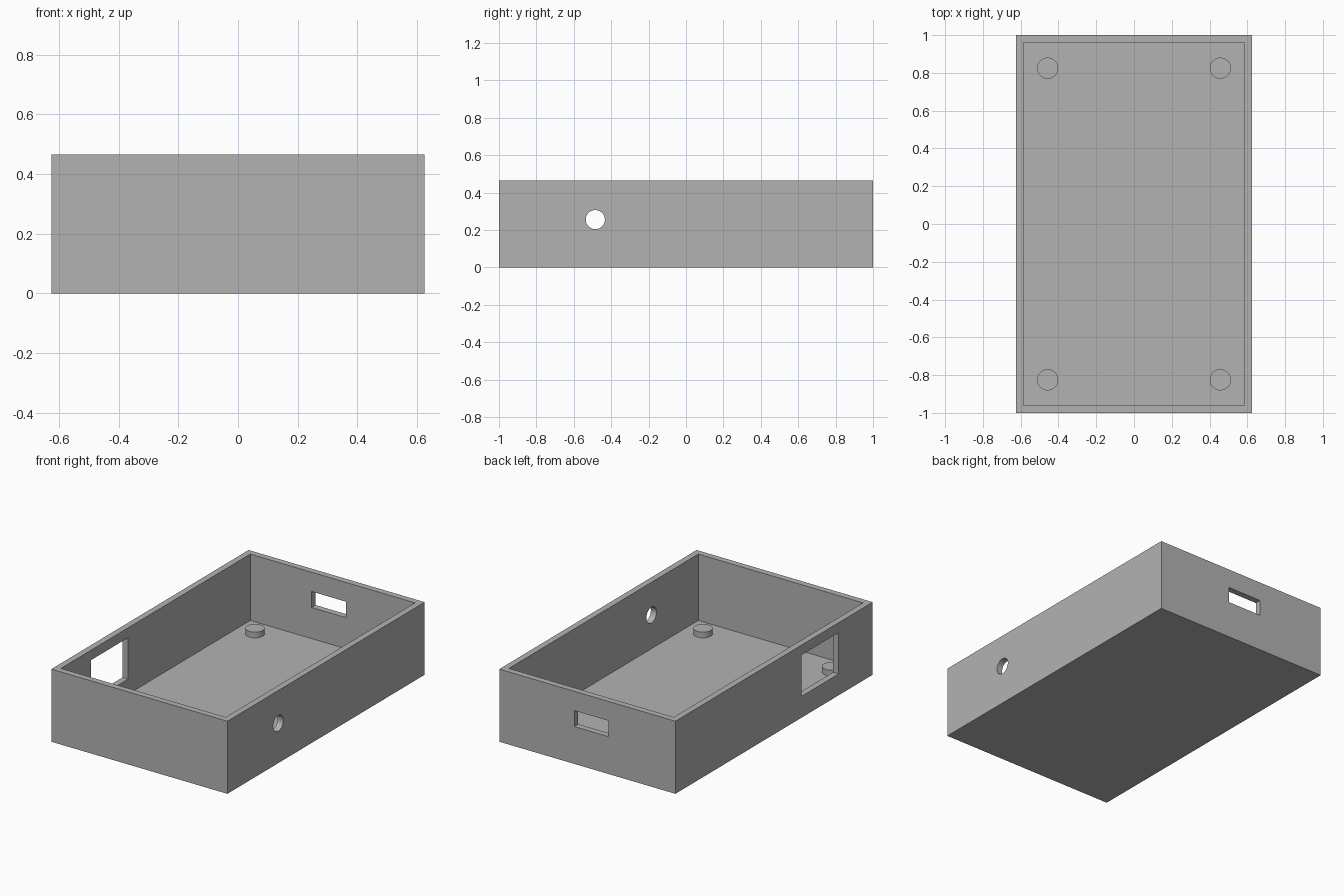
import bpy
import math

if "Cube" in bpy.data.objects:
    bpy.data.objects.remove(bpy.data.objects["Cube"], do_unlink=True)

HALF_X, HALF_Y, HEIGHT = 0.625, 1.0, 0.466
WALL = 0.04

grey = bpy.data.materials.new("plain grey")
grey.use_nodes = True
COLOR = (0.45, 0.45, 0.45, 1)
grey.diffuse_color = COLOR
grey.node_tree.nodes["Principled BSDF"].inputs["Base Color"].default_value = COLOR


def block(name, low, high):
    """Box spanning two opposite corners."""
    bpy.ops.mesh.primitive_cube_add(size=1, location=[(a + b) / 2 for a, b in zip(low, high)])
    obj = bpy.context.object
    obj.name = name
    obj.scale = [b - a for a, b in zip(low, high)]
    bpy.ops.object.transform_apply(location=True, rotation=True, scale=True)
    return obj


def cylinder(name, radius, depth, location, rotation=(0, 0, 0)):
    bpy.ops.mesh.primitive_cylinder_add(vertices=48, radius=radius, depth=depth,
                                        location=location, rotation=rotation)
    obj = bpy.context.object
    obj.name = name
    return obj


def cut(target, cutter):
    """Subtract the cutter from the target and discard it."""
    mod = target.modifiers.new("cut", "BOOLEAN")
    mod.operation, mod.solver, mod.object = "DIFFERENCE", "EXACT", cutter
    bpy.context.view_layer.objects.active = target
    bpy.ops.object.modifier_apply(modifier=mod.name)
    bpy.data.objects.remove(cutter, do_unlink=True)


def finish(obj):
    obj.data.materials.clear()
    obj.data.materials.append(grey)
    bpy.ops.object.select_all(action="DESELECT")
    obj.select_set(True)
    bpy.context.view_layer.objects.active = obj
    bpy.ops.object.shade_smooth_by_angle(angle=math.radians(30))


# Open tray: outer block minus its cavity
case = block("case", (-HALF_X, -HALF_Y, 0), (HALF_X, HALF_Y, HEIGHT))
cut(case, block("cavity", (WALL - HALF_X, WALL - HALF_Y, WALL),
                (HALF_X - WALL, HALF_Y - WALL, HEIGHT + 0.2)))

# Large window in the -x wall, slot in the back wall, round hole in the +x wall
cut(case, block("window", (-HALF_X - 0.1, -0.655, 0.137), (-HALF_X + 0.1, -0.28, 0.402)))
cut(case, block("slot", (-0.15, HALF_Y - 0.1, 0.24), (0.093, HALF_Y + 0.1, 0.342)))
cut(case, cylinder("round_hole", 0.051, 0.2, (HALF_X, -0.485, 0.256), (0, math.pi / 2, 0)))
finish(case)

# Mounting pegs in the four corners of the floor
PEG_TOP = 0.077
for x, side in ((-0.457, "right"), (0.457, "left")):
    for y, end in ((-0.825, "front"), (0.825, "back")):
        peg = cylinder(f"{end}_{side}_peg", 0.056, PEG_TOP - WALL + 0.01,
                       (x, y, (PEG_TOP + WALL - 0.01) / 2))
        finish(peg)
